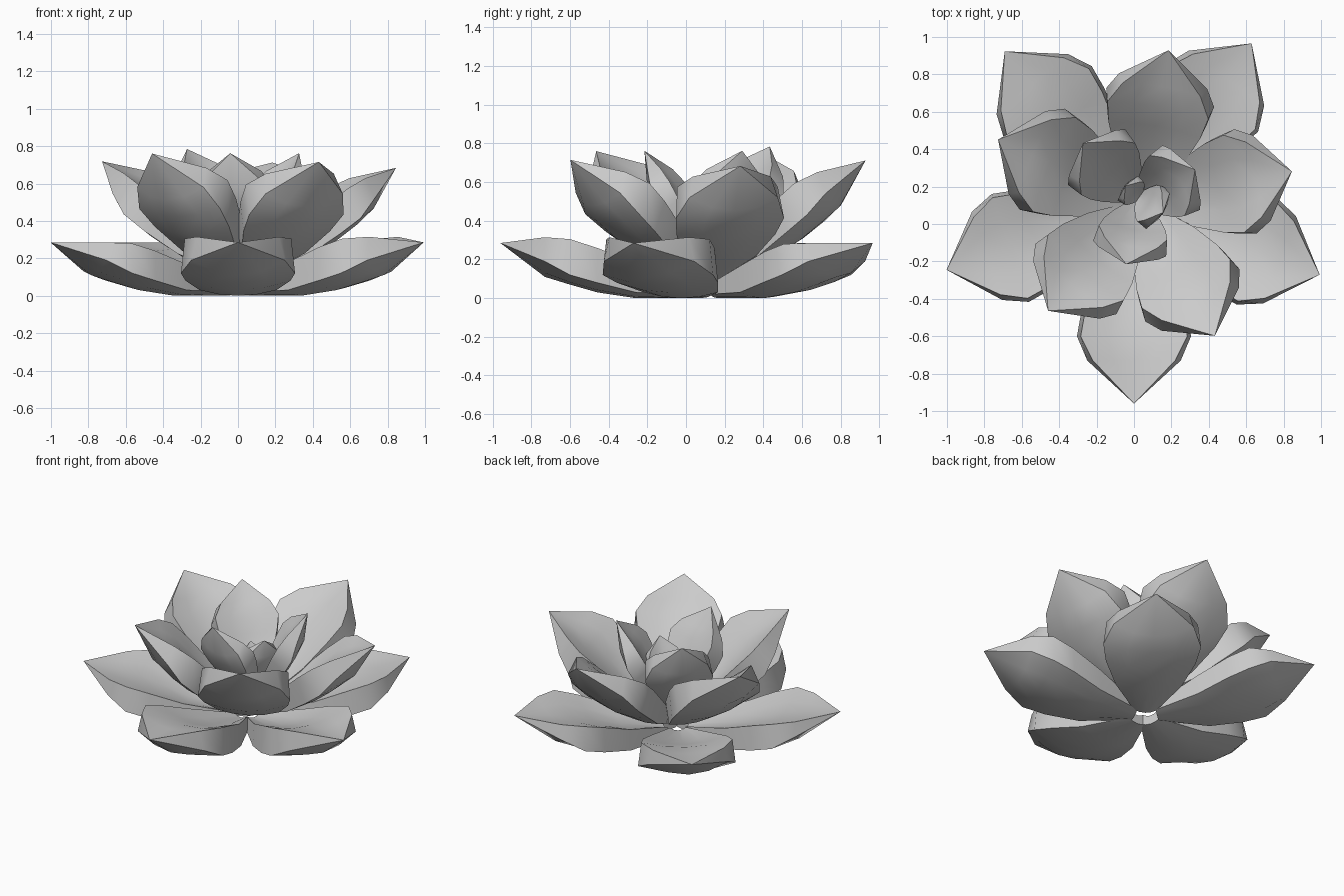
import bpy, bmesh, math
from mathutils import Matrix, Vector

if "Cube" in bpy.data.objects:
    bpy.data.objects.remove(bpy.data.objects["Cube"])

# Petal stations: along, underside mid z, lower rim half width, lower rim z,
# upper rim half width, upper rim z, upper mid z
STATIONS = [
    (-0.03, 0.00, 0.07, 0.02, 0.05, 0.08, 0.06),
    (0.26, 0.00, 0.205, 0.03, 0.195, 0.18, 0.13),
    (0.46, 0.03, 0.28, 0.08, 0.26, 0.26, 0.20),
    (0.60, 0.07, 0.305, 0.12, 0.285, 0.305, 0.25),
    (0.73, 0.11, 0.25, 0.19, 0.22, 0.315, 0.27),
]
TIP = (0.96, 0.0, 0.285)
ACROSS = (-1, -0.5, 0, 0.5, 1)


def petal(name, centre, angle, radius, base_z, tilt, scale, rim_drop=0.0):
    """Thick cupped petal: underside, bevelled rim and inner face meeting at a tip."""
    bm = bmesh.new()
    rings = []
    for x, zc, wl, zl, wu, zu, zm in STATIONS:
        zu -= rim_drop * max(x, 0) / 0.73
        zm -= rim_drop * 0.5 * max(x, 0) / 0.73
        low = [bm.verts.new((x, v * wl, zc + (zl - zc) * v * v)) for v in ACROSS]
        top = [bm.verts.new((x, v * wu, zm + (zu - zm) * v * v)) for v in reversed(ACROSS)]
        rings.append(low + top)
    n = len(rings[0])
    for a, b in zip(rings, rings[1:]):
        for i in range(n):
            j = (i + 1) % n
            bm.faces.new((a[i], a[j], b[j], b[i]))
    tip = bm.verts.new(TIP)
    for i in range(n):
        bm.faces.new((rings[-1][i], rings[-1][(i + 1) % n], tip))
    bm.faces.new(rings[0])
    bmesh.ops.recalc_face_normals(bm, faces=bm.faces)
    bm.transform(
        Matrix.Translation(Vector((centre[0], centre[1], base_z)))
        @ Matrix.Rotation(math.radians(angle), 4, 'Z')
        @ Matrix.Translation(Vector((radius, 0, 0)))
        @ Matrix.Rotation(math.radians(-tilt), 4, 'Y')
        @ Matrix.Scale(scale, 4))
    mesh = bpy.data.meshes.new(name)
    bm.to_mesh(mesh)
    bm.free()
    obj = bpy.data.objects.new(name, mesh)
    bpy.context.collection.objects.link(obj)
    bpy.ops.object.select_all(action='DESELECT')
    obj.select_set(True)
    bpy.context.view_layer.objects.active = obj
    bpy.ops.object.shade_smooth_by_angle(angle=math.radians(35))


# Outer ring lying on the ground: (angle, radius, rim drop)
for i, (a, r, d) in enumerate(((-90, 0.1, 0), (-20.5, 0.1, 0), (54, 0.11, 0.03),
                               (130, 0.115, 0.03), (199, 0.1, 0.03))):
    petal(f"outer_petal_{i + 1}", (0, 0.1), a, r, 0.0, 0, 1.0, d)

# Middle ring, raised: (angle, tilt, scale)
for i, (a, t, s) in enumerate(((-61, 24, 0.945), (12, 22, 0.935), (80, 23, 0.96),
                               (156, 23, 0.97), (229, 28, 0.94))):
    petal(f"middle_petal_{i + 1}", (0.04, 0.11), a, 0.09, 0.1, t, s)

# Inner ring, steeper: (angle, radius, tilt, scale)
for i, (a, r, t, s) in enumerate(((258, 0.04, 46, 0.655), (30, 0.04, 46, 0.655),
                                  (134, 0.08, 43, 0.70))):
    petal(f"inner_petal_{i + 1}", (0.03, 0.12), a, r, 0.18, t, s)

# Small heart petals: (angle, tilt, scale)
for i, (a, t, s) in enumerate(((-32, 54, 0.40), (140, 56, 0.28))):
    petal(f"heart_petal_{i + 1}", (0.03, 0.14), a, 0.015, 0.24, t, s)
